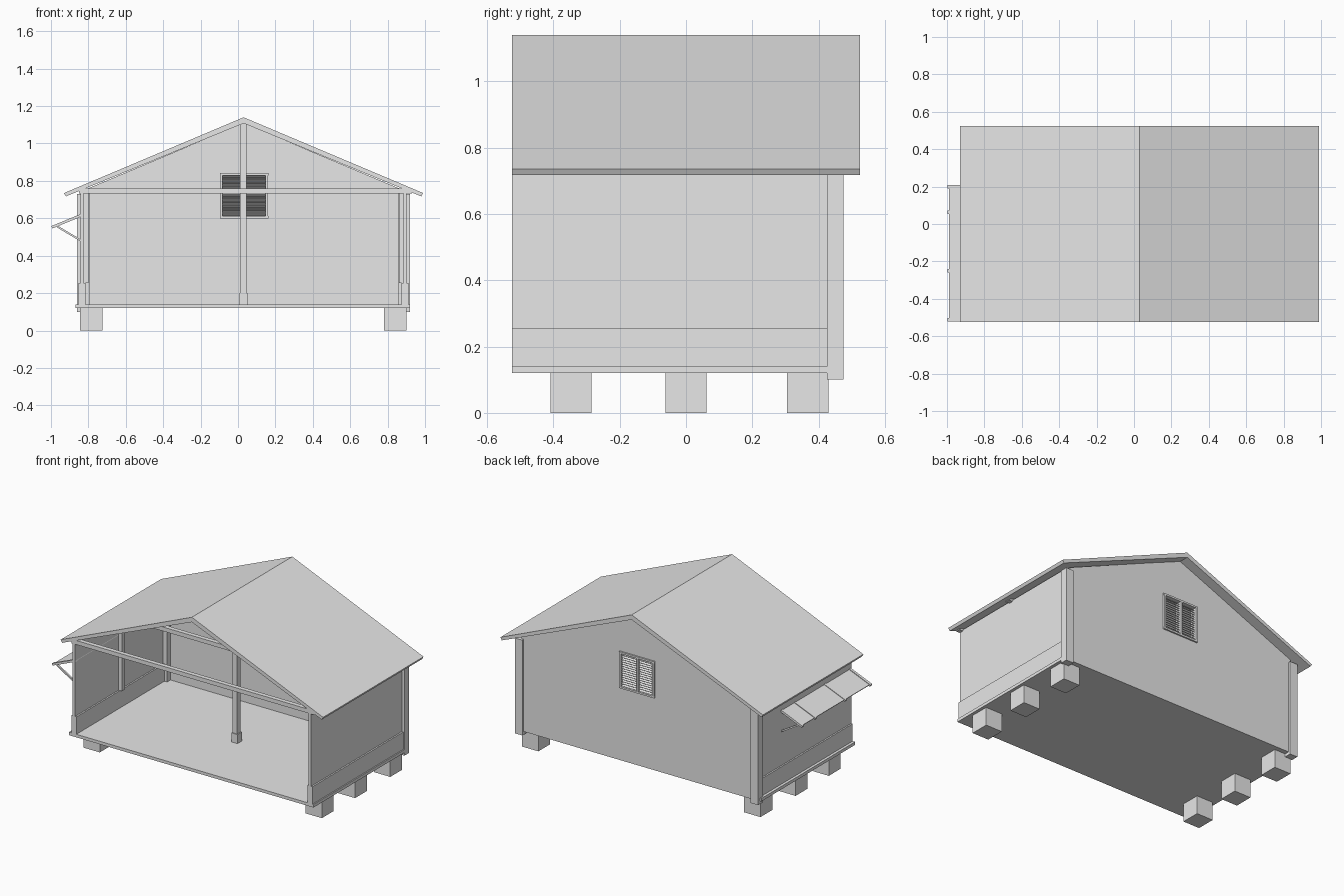
import bpy, bmesh
from mathutils import Vector

cube = bpy.data.objects.get("Cube")
if cube:
    bpy.data.objects.remove(cube, do_unlink=True)

grey = bpy.data.materials.new("plain grey")
grey.use_nodes = True
colour = (0.8, 0.8, 0.8, 1)
grey.diffuse_color = colour
grey.node_tree.nodes["Principled BSDF"].inputs["Base Color"].default_value = colour

MID = 0.03                      # ridge line
BACK, FRONT = 0.425, -0.525


def prism(name, outline, y0, y1):
    """Extrude an x-z outline along y."""
    bm = bmesh.new()
    face = bm.faces.new([bm.verts.new((x, y0, z)) for x, z in outline])
    ext = bmesh.ops.extrude_face_region(bm, geom=[face])
    moved = [v for v in ext["geom"] if isinstance(v, bmesh.types.BMVert)]
    bmesh.ops.translate(bm, verts=moved, vec=(0, y1 - y0, 0))
    bmesh.ops.recalc_face_normals(bm, faces=bm.faces)
    mesh = bpy.data.meshes.new(name)
    bm.to_mesh(mesh)
    bm.free()
    mesh.materials.append(grey)
    ob = bpy.data.objects.new(name, mesh)
    bpy.context.collection.objects.link(ob)
    return ob


def box(name, x0, x1, y0, y1, z0, z1):
    return prism(name, [(x0, z0), (x1, z0), (x1, z1), (x0, z1)], y0, y1)


def bar(name, a, b, thick, y0, y1):
    """Slanted bar between two x-z points."""
    a, b = Vector(a), Vector(b)
    d = (b - a).normalized() * thick / 2
    n = Vector((-d.y, d.x))
    return prism(name, [a - n, b - n, b + n, a + n], y0, y1)


# Roof: one folded slab with square-cut eaves
roof = [(MID, 1.14), (MID + 0.96, 0.735), (MID + 0.95, 0.717), (MID, 1.108),
        (MID - 0.95, 0.717), (MID - 0.96, 0.735)]
prism("roof", roof, FRONT, 0.525)

# Floor and foundation blocks
box("floor", -0.87, 0.92, FRONT, BACK + 0.03, 0.12, 0.14)
for x in (-0.785, 0.84):
    for y in (-0.347, 0, 0.367):
        box("foundation_block", x - 0.06, x + 0.06, y - 0.062, y + 0.062, 0, 0.12)

# Back wall with a window opening
wall = [(-0.82, 0.12), (0.88, 0.12), (0.88, 0.752), (MID, 1.11), (-0.82, 0.752)]
back_wall = prism("back_wall", wall, BACK + 0.005, BACK + 0.035)
cutter = box("window_cutter", -0.085, 0.15, 0.3, 0.6, 0.61, 0.83)
cutter.hide_render = True
cutter.hide_viewport = True
cut = back_wall.modifiers.new("window_opening", "BOOLEAN")
cut.operation = "DIFFERENCE"
cut.solver = "EXACT"
cut.object = cutter

# Louvred window: frame, centre bar and slats
y0, y1 = BACK - 0.005, BACK + 0.045
for z in (0.6, 0.83):
    box("window_rail", -0.097, 0.162, y0, y1, z, z + 0.012)
for x in (-0.095, MID - 0.009, 0.148):
    box("window_stile", x, x + 0.013, y0, y1, 0.6, 0.84)
for i in range(15):
    slat = box("window_slat", -0.085, 0.15, -0.013, 0.013, -0.002, 0.002)
    slat.location = (0, BACK + 0.022, 0.62 + i * 0.0145)
    slat.rotation_euler.x = -0.7

# Side walls, skirting, posts, mirrored about the ridge
for s, side in ((-1, "right"), (1, "left")):
    def side_box(name, a, b, *rest):
        lo, hi = sorted((MID + s * a, MID + s * b))
        box(side + "_" + name, lo, hi, *rest)
    side_box("wall", 0.855, 0.872, FRONT, BACK, 0.14, 0.742)
    side_box("skirting", 0.845, 0.882, FRONT, BACK, 0.14, 0.255)
    side_box("back_post", 0.835, 0.89, BACK, BACK + 0.05, 0.10, 0.73)
    side_box("inner_corner_post", 0.825, 0.856, BACK - 0.03, BACK + 0.005, 0.14, 0.745)
    side_box("middle_post", 0.83, 0.856, -0.07, -0.04, 0.255, 0.735)

# Tie beams, poking out through the walls, and the central post
for y in (-0.51, -0.055):
    box("tie_beam", -0.85, 0.93, y - 0.015, y + 0.015, 0.733, 0.76)
box("centre_post", 0.012, 0.046, -0.075, -0.04, 0.14, 1.11)
box("centre_post_base", 0.007, 0.052, -0.08, -0.033, 0.14, 0.2)

# Propped hatch on the side wall, with arms and struts
hinge, tip = (-0.825, 0.622), (-0.995, 0.552)
bar("hatch_panel", hinge, (-0.988, 0.555), 0.006, -0.52, 0.205)
for y in (-0.512, -0.25, 0.062, 0.2):
    bar("hatch_arm", hinge, tip, 0.014, y - 0.009, y + 0.009)
for y in (-0.512, 0.2):
    bar("hatch_strut", (-0.83, 0.475), (-0.965, 0.555), 0.01, y - 0.006, y + 0.006)
